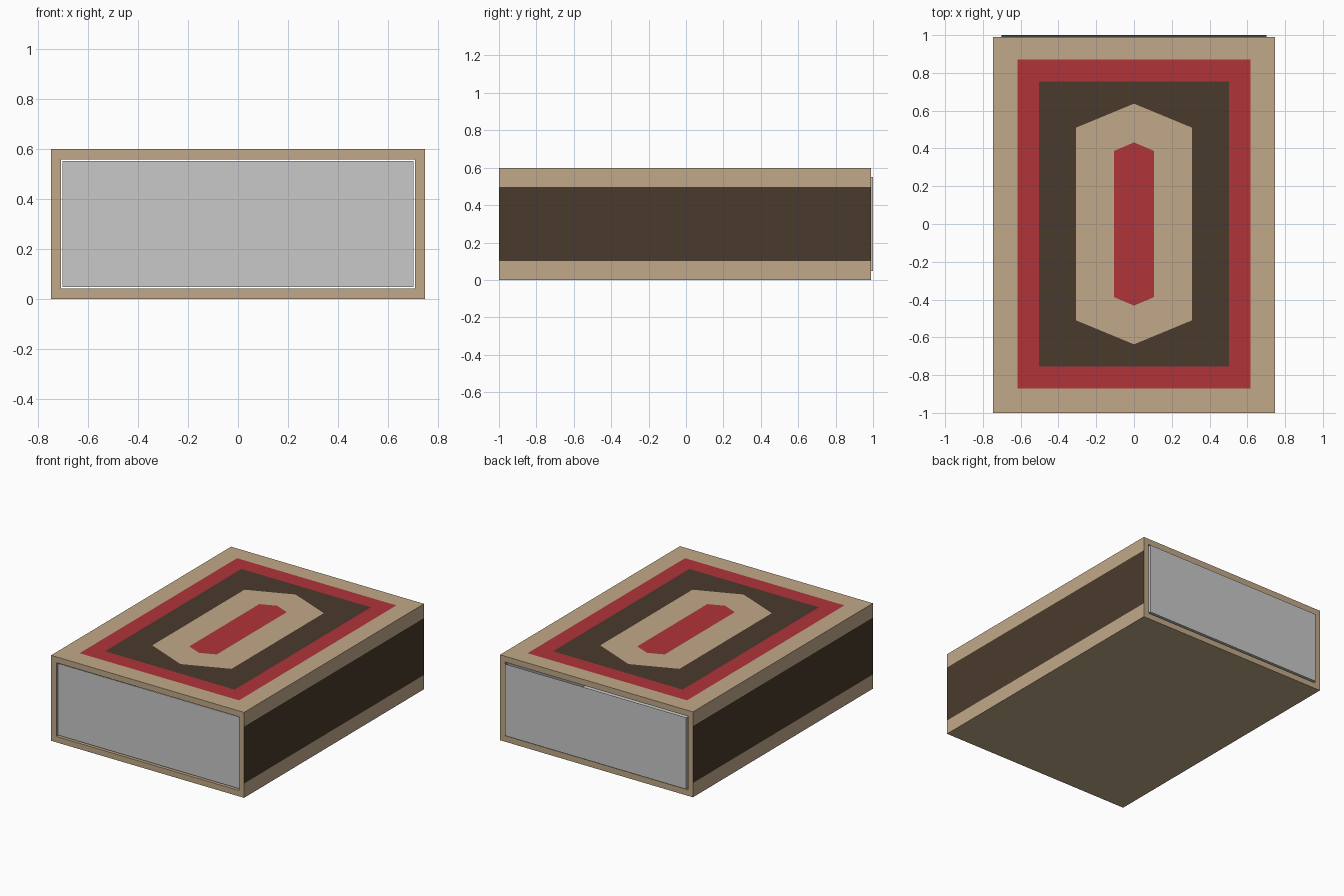
import bpy, bmesh

if "Cube" in bpy.data.objects:
    bpy.data.objects.remove(bpy.data.objects["Cube"])

def srgb(*c):
    return [((v / 255 + 0.055) / 1.055) ** 2.4 for v in c] + [1.0]

def material(name, *rgb):
    m = bpy.data.materials.new(name)
    m.diffuse_color = srgb(*rgb)
    m.use_nodes = True
    m.node_tree.nodes["Principled BSDF"].inputs["Base Color"].default_value = m.diffuse_color
    return m

tan = material("tan card", 193, 169, 137)
red = material("red print", 176, 52, 58)
dark = material("dark brown", 74, 58, 44)
grey = material("grey card", 200, 200, 200)

def finish(bm, name, mats):
    bmesh.ops.remove_doubles(bm, verts=bm.verts, dist=1e-5)
    bmesh.ops.recalc_face_normals(bm, faces=bm.faces)
    me = bpy.data.meshes.new(name)
    bm.to_mesh(me)
    bm.free()
    for m in mats:
        me.materials.append(m)
    ob = bpy.data.objects.new(name, me)
    bpy.context.collection.objects.link(ob)
    return ob

W, H, Y0, Y1 = 0.747, 0.598, -1.0, 0.99      # sleeve half width, height, ends
IW, WALL = 0.707, 0.041                      # sleeve opening
TAN, RED, DARK = 0, 1, 2

# Sleeve: open-ended tube, striking strips on both sides
bm = bmesh.new()

def face(pts, mat):
    bm.faces.new([bm.verts.new(p) for p in pts]).material_index = mat

outer = [(W, 0), (W, 0.1), (W, 0.498), (W, H), (0, H),
         (-W, H), (-W, 0.498), (-W, 0.1), (-W, 0), (0, 0)]
inner = [(max(-IW, min(IW, x)), max(WALL, min(H - WALL, z))) for x, z in outer]
n = len(outer)
for i in range(n):
    (ax, az), (bx, bz) = outer[i], outer[(i + 1) % n]
    (cx, cz), (dx, dz) = inner[i], inner[(i + 1) % n]
    if not az == bz == H:                    # top is made of printed rings below
        face([(ax, Y0, az), (bx, Y0, bz), (bx, Y1, bz), (ax, Y1, az)],
             DARK if i in (1, 6) else TAN)
    face([(cx, Y0, cz), (dx, Y0, dz), (dx, Y1, dz), (cx, Y1, cz)], TAN)
    for y in (Y0, Y1):
        face([(ax, y, az), (bx, y, bz), (dx, y, dz), (cx, y, cz)], TAN)

# Printed top: nested six-sided rings (half width, side y, middle y, colour inside)
def ring(x, y, tip):
    return [(x, -y, H), (x, y, H), (0, tip, H), (-x, y, H), (-x, -y, H), (0, -tip, H)]

edge = [(W, Y0, H), (W, Y1, H), (0, Y1, H), (-W, Y1, H), (-W, Y0, H), (0, Y0, H)]
loops = [edge, ring(0.617, 0.87, 0.87), ring(0.502, 0.754, 0.754),
         ring(0.307, 0.51, 0.637), ring(0.106, 0.387, 0.432)]
for a, b, mat in zip(loops, loops[1:], (TAN, RED, DARK, TAN)):
    for i in range(6):
        j = (i + 1) % 6
        face([a[i], a[j], b[j], b[i]], mat)
face(loops[-1], RED)
finish(bm, "sleeve", [tan, red, dark])

# Tray: open-topped drawer, slightly pushed out of the back
bm = bmesh.new()
X, TY0, TY1, Z0, Z1 = 0.701, -0.99, 1.0, 0.048, 0.55
r = bmesh.ops.create_cube(bm, size=1)
for v in r["verts"]:
    v.co = (v.co.x * 2 * X, v.co.y * (TY1 - TY0) + (TY0 + TY1) / 2,
            v.co.z * (Z1 - Z0) + (Z0 + Z1) / 2)
bm.normal_update()
top = [f for f in bm.faces if f.normal.z > 0.9]
bmesh.ops.inset_region(bm, faces=top, thickness=0.03)
for v in top[0].verts:
    v.co.z = Z0 + 0.03
finish(bm, "tray", [grey])
